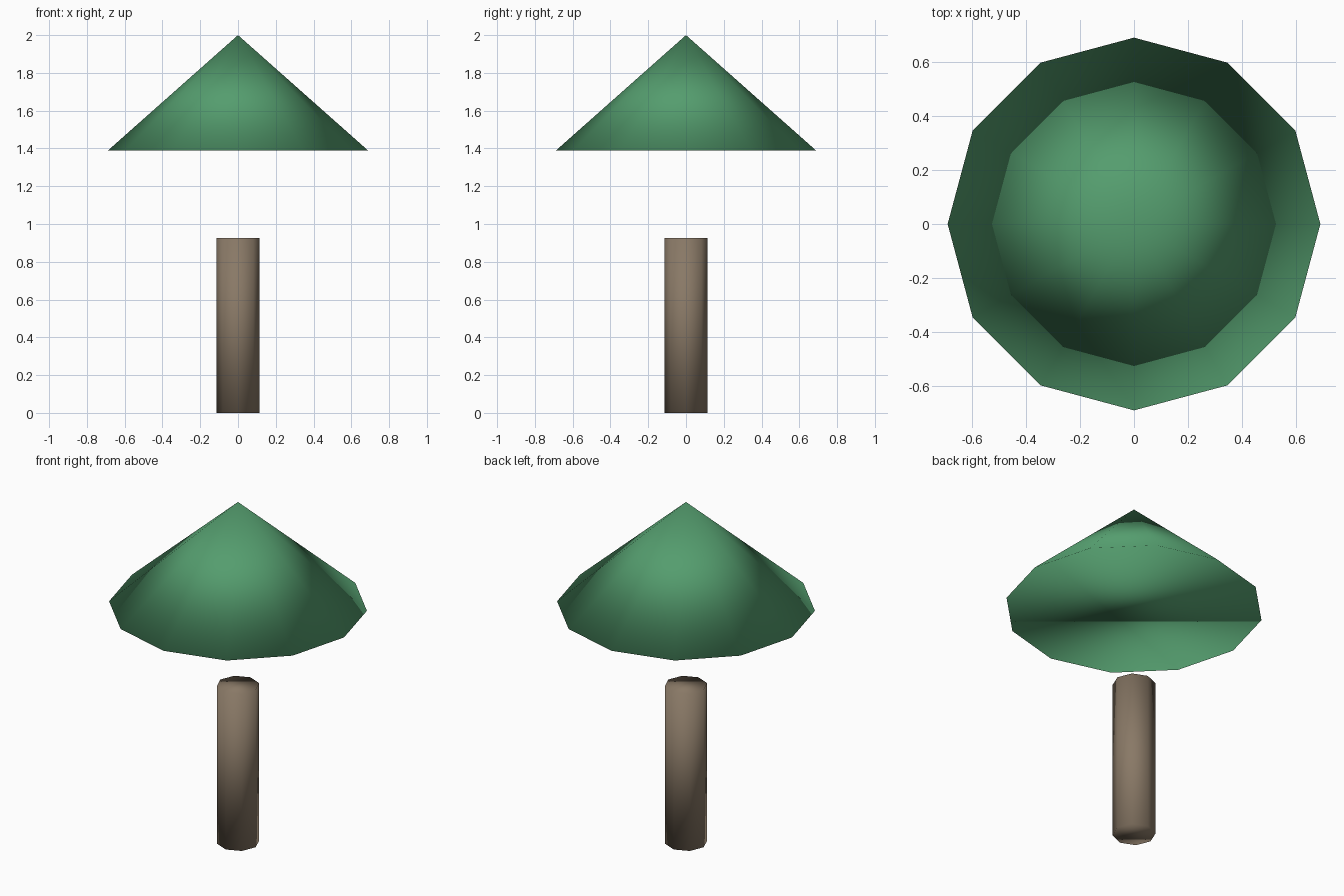
import bpy
import math

cube = bpy.data.objects.get("Cube")
if cube:
    bpy.data.objects.remove(cube, do_unlink=True)


def make_material(name, rgb):
    mat = bpy.data.materials.new(name)
    mat.use_nodes = True
    color = (*rgb, 1.0)
    mat.diffuse_color = color
    mat.node_tree.nodes["Principled BSDF"].inputs["Base Color"].default_value = color
    return mat


def make_part(name, sides, r_bottom, r_top, z_bottom, z_top, mat):
    """Upright capped cone or cylinder, smooth all over, with corners on the axes."""
    bpy.ops.mesh.primitive_cone_add(
        vertices=sides, radius1=r_bottom, radius2=r_top,
        depth=z_top - z_bottom, end_fill_type='NGON',
        location=(0, 0, (z_bottom + z_top) / 2))
    obj = bpy.context.object
    obj.name = name
    obj.data.name = name
    obj.data.materials.append(mat)
    bpy.ops.object.shade_smooth()
    return obj


leaf_green = make_material("leaf green", (0.089, 0.337, 0.156))
bark_brown = make_material("bark brown", (0.25, 0.19, 0.133))

# Straight eight-sided trunk
make_part("trunk", 8, 0.115, 0.115, 0.0, 0.925, bark_brown)

# Twelve-sided crown floating above the trunk
make_part("crown", 12, 0.69, 0.0, 1.388, 2.0, leaf_green)
